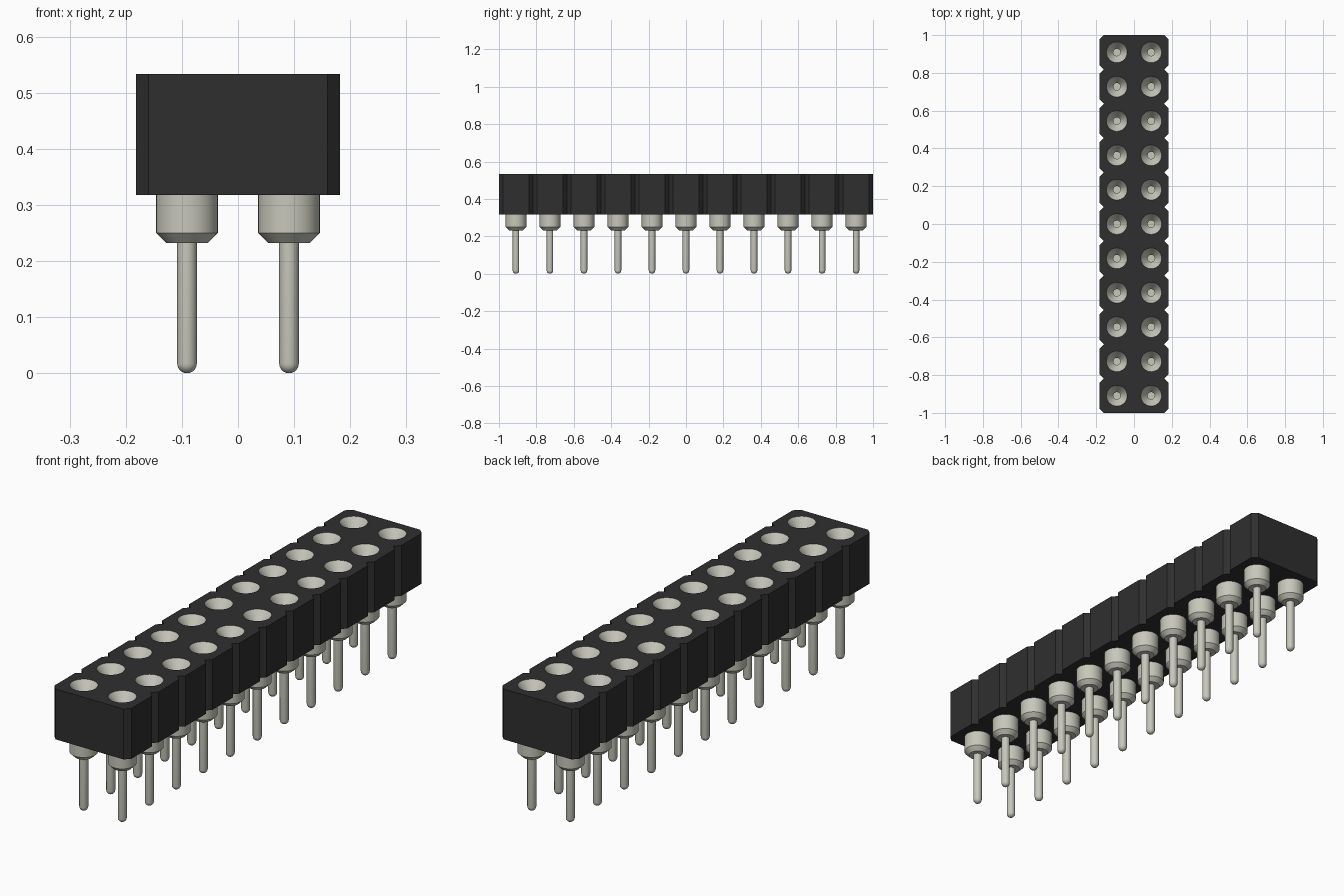
import bpy, bmesh, math
from mathutils import Vector

cube = bpy.data.objects.get("Cube")
if cube:
    bpy.data.objects.remove(cube, do_unlink=True)

ROWS = 11
PITCH = 2 / ROWS
BOTTOM, TOP = 0.318, 0.533
CUT = 0.022          # corner chamfer and notch depth
HOLE = 0.055         # collar radius
SIDES = 32


def material(name, color):
    m = bpy.data.materials.new(name)
    m.use_nodes = True
    m.diffuse_color = (*color, 1)
    bsdf = m.node_tree.nodes["Principled BSDF"]
    bsdf.inputs["Base Color"].default_value = (*color, 1)
    bsdf.inputs["Roughness"].default_value = 0.6
    return m


black = material("black plastic", (0.028, 0.028, 0.028))
metal = material("warm grey metal", (0.57, 0.57, 0.50))

centers = [(sx * PITCH / 2, -1 + PITCH * (i + 0.5))
           for i in range(ROWS) for sx in (-1, 1)]

# Housing outline: chamfered corners, V notch between neighbouring rows
right_edge = []
for i in range(ROWS):
    y = -1 + i * PITCH
    right_edge += [(PITCH - CUT, y), (PITCH, y + CUT), (PITCH, y + PITCH - CUT)]
right_edge.append((PITCH - CUT, 1))
outline = right_edge + [(-x, -y) for x, y in right_edge]


def ring(cx, cy):
    angles = [2 * math.pi * k / SIDES for k in range(SIDES)]
    return [(cx + HOLE * math.cos(a), cy + HOLE * math.sin(a)) for a in angles]


# Housing: filled flat curve with round holes, extruded to height
curve = bpy.data.curves.new("housing", "CURVE")
curve.dimensions = "2D"
curve.fill_mode = "BOTH"
curve.extrude = (TOP - BOTTOM) / 2
for loop in [outline] + [ring(*c) for c in centers]:
    spline = curve.splines.new("POLY")
    spline.points.add(len(loop) - 1)
    for point, (x, y) in zip(spline.points, loop):
        point.co = (x, y, 0, 1)
    spline.use_cyclic_u = True
housing = bpy.data.objects.new("housing", curve)
housing.location.z = (TOP + BOTTOM) / 2
bpy.context.collection.objects.link(housing)
bpy.ops.object.select_all(action="DESELECT")
housing.select_set(True)
bpy.context.view_layer.objects.active = housing
bpy.ops.object.convert(target="MESH")
housing = bpy.context.object
bm = bmesh.new()
bm.from_mesh(housing.data)
bmesh.ops.remove_doubles(bm, verts=bm.verts, dist=1e-5)
bmesh.ops.recalc_face_normals(bm, faces=bm.faces)
for f in bm.faces:
    f.smooth = False
bm.to_mesh(housing.data)
bm.free()
housing.data.materials.clear()
housing.data.materials.append(black)

# Pin profile: round tip, thin leg, chamfered collar, funnel and bore
R = 0.0175
profile = [(R * math.sin(a), R - R * math.cos(a))
           for a in [math.pi / 2 * k / 6 for k in range(7)]]
profile += [(R, 0.232), (0.037, 0.232), (HOLE, 0.25), (HOLE, TOP),
            (0.019, TOP - 0.05), (0.019, TOP - 0.12), (0, TOP - 0.12)]
bm = bmesh.new()
verts = [bm.verts.new((r, 0, z)) for r, z in profile]
edges = [bm.edges.new(pair) for pair in zip(verts, verts[1:])]
bmesh.ops.spin(bm, geom=verts + edges, cent=Vector(), axis=(0, 0, 1),
               angle=2 * math.pi, steps=SIDES)
bmesh.ops.remove_doubles(bm, verts=bm.verts, dist=1e-5)
bmesh.ops.recalc_face_normals(bm, faces=bm.faces)
pin_mesh = bpy.data.meshes.new("socket_pin")
bm.to_mesh(pin_mesh)
bm.free()
pin_mesh.materials.append(metal)

# Two columns of identical pins
for n, (x, y) in enumerate(centers):
    side = "left" if x > 0 else "right"
    pin = bpy.data.objects.new(f"socket_pin_{side}_{n // 2 + 1}", pin_mesh)
    pin.location = (x, y, 0)
    bpy.context.collection.objects.link(pin)

bpy.ops.object.select_all(action="DESELECT")
pin.select_set(True)
bpy.context.view_layer.objects.active = pin
bpy.ops.object.shade_smooth_by_angle(angle=math.radians(30))
